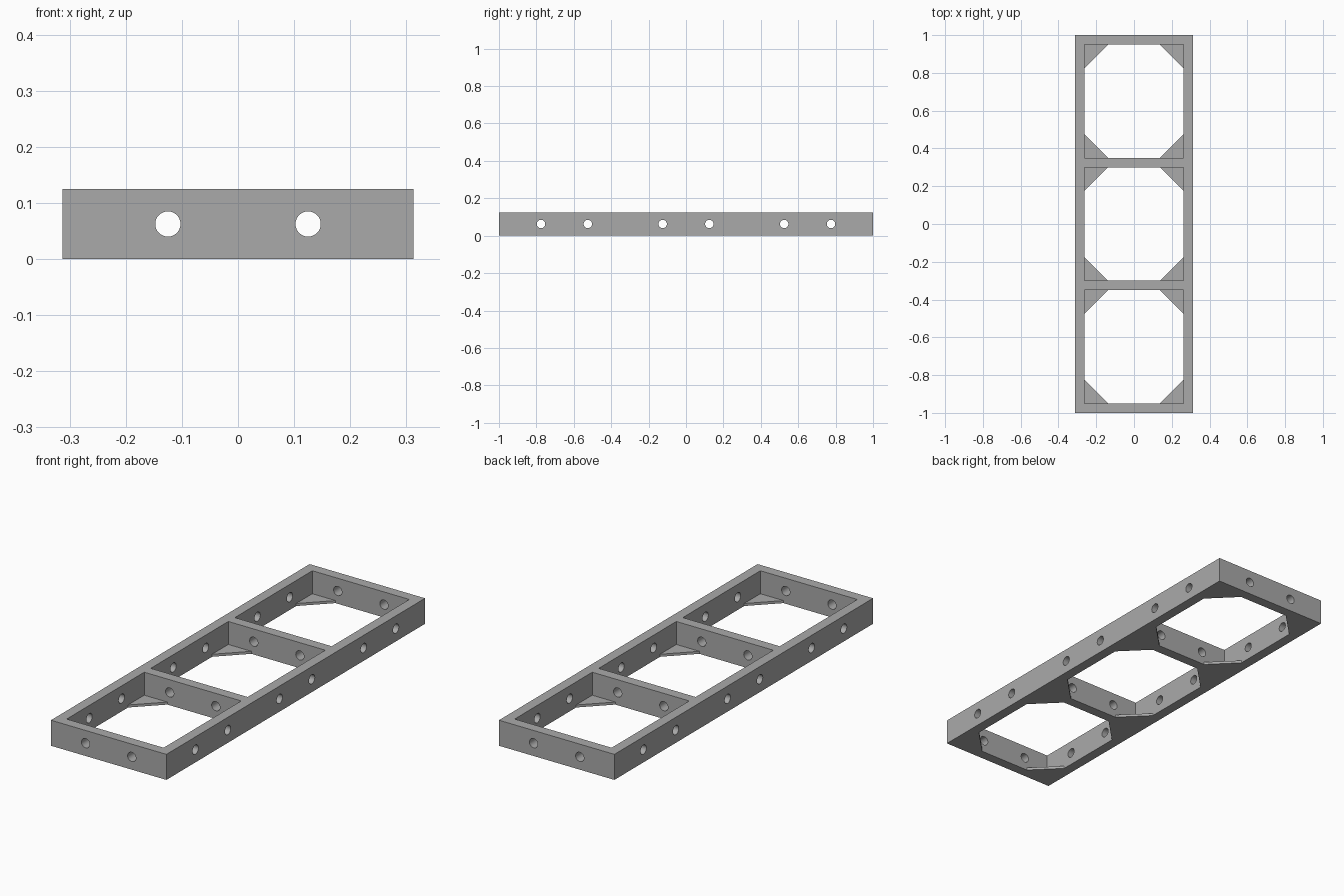
import bpy, bmesh, math
from mathutils import Matrix

if "Cube" in bpy.data.objects:
    bpy.data.objects.remove(bpy.data.objects["Cube"])

HX, HY, H = 0.3125, 1.0, 0.125        # half width, half length, height
IX, IY, LEG = 0.2625, 0.30, 0.125     # half opening, gusset leg
PLATE = 0.0125                        # gusset thickness
BAYS = (-0.65, 0.0, 0.65)             # opening centres along y


def make_object(name, bm):
    bmesh.ops.recalc_face_normals(bm, faces=bm.faces)
    mesh = bpy.data.meshes.new(name)
    bm.to_mesh(mesh)
    bm.free()
    obj = bpy.data.objects.new(name, mesh)
    bpy.context.collection.objects.link(obj)
    return obj


def add_prism(bm, outline, z0, z1):
    face = bm.faces.new([bm.verts.new((x, y, z0)) for x, y in outline])
    ext = bmesh.ops.extrude_face_region(bm, geom=[face])
    verts = [v for v in ext["geom"] if isinstance(v, bmesh.types.BMVert)]
    bmesh.ops.translate(bm, verts=verts, vec=(0, 0, z1 - z0))


def rectangle(cx, cy, hx, hy):
    return [(cx - hx, cy - hy), (cx + hx, cy - hy), (cx + hx, cy + hy), (cx - hx, cy + hy)]


def octagon(cy):
    a, b = IX - LEG, IY - LEG
    return [(-a, cy - IY), (a, cy - IY), (IX, cy - b), (IX, cy + b),
            (a, cy + IY), (-a, cy + IY), (-IX, cy + b), (-IX, cy - b)]


def add_peg(bm, location, axis, length):
    matrix = Matrix.Translation(location) @ Matrix.Rotation(math.pi / 2, 4, axis)
    bmesh.ops.create_cone(bm, cap_ends=True, segments=32, radius1=0.0225,
                          radius2=0.0225, depth=length, matrix=matrix)


# Solid block for the frame
bm = bmesh.new()
add_prism(bm, rectangle(0, 0, HX, HY), 0, H)
frame = make_object("ladder_frame", bm)

# Rectangular pockets above the corner gussets
pockets = bmesh.new()
for cy in BAYS:
    add_prism(pockets, rectangle(0, cy, IX, IY), PLATE, H + 0.1)

# Openings with cut corners, leaving the gussets at the bottom
openings = bmesh.new()
for cy in BAYS:
    add_prism(openings, octagon(cy), -0.1, H * 0.5)

# Bolt holes through the end walls and cross bars
long_holes = bmesh.new()
for x in (-0.125, 0.125):
    add_peg(long_holes, (x, 0, H / 2), 'X', 2.4)

# Bolt holes through the side rails
cross_holes = bmesh.new()
for y in (0.125, 0.525, 0.775):
    for side in (-1, 1):
        add_peg(cross_holes, (0, side * y, H / 2), 'Y', 1.0)

cutters = [make_object(n, b) for n, b in (
    ("pocket_cutter", pockets), ("opening_cutter", openings),
    ("long_hole_cutter", long_holes), ("cross_hole_cutter", cross_holes))]

bpy.context.view_layer.objects.active = frame
frame.select_set(True)
for cutter in cutters:
    mod = frame.modifiers.new(cutter.name, 'BOOLEAN')
    mod.operation, mod.solver, mod.object = 'DIFFERENCE', 'EXACT', cutter
    bpy.ops.object.modifier_apply(modifier=mod.name)
    bpy.data.objects.remove(cutter)

# Plain grey finish, smooth hole walls
grey = bpy.data.materials.new("grey")
grey.diffuse_color = (0.40, 0.40, 0.40, 1)
grey.use_nodes = True
grey.node_tree.nodes["Principled BSDF"].inputs["Base Color"].default_value = grey.diffuse_color
frame.data.materials.clear()
frame.data.materials.append(grey)
bpy.ops.object.shade_smooth_by_angle(angle=math.radians(30))
